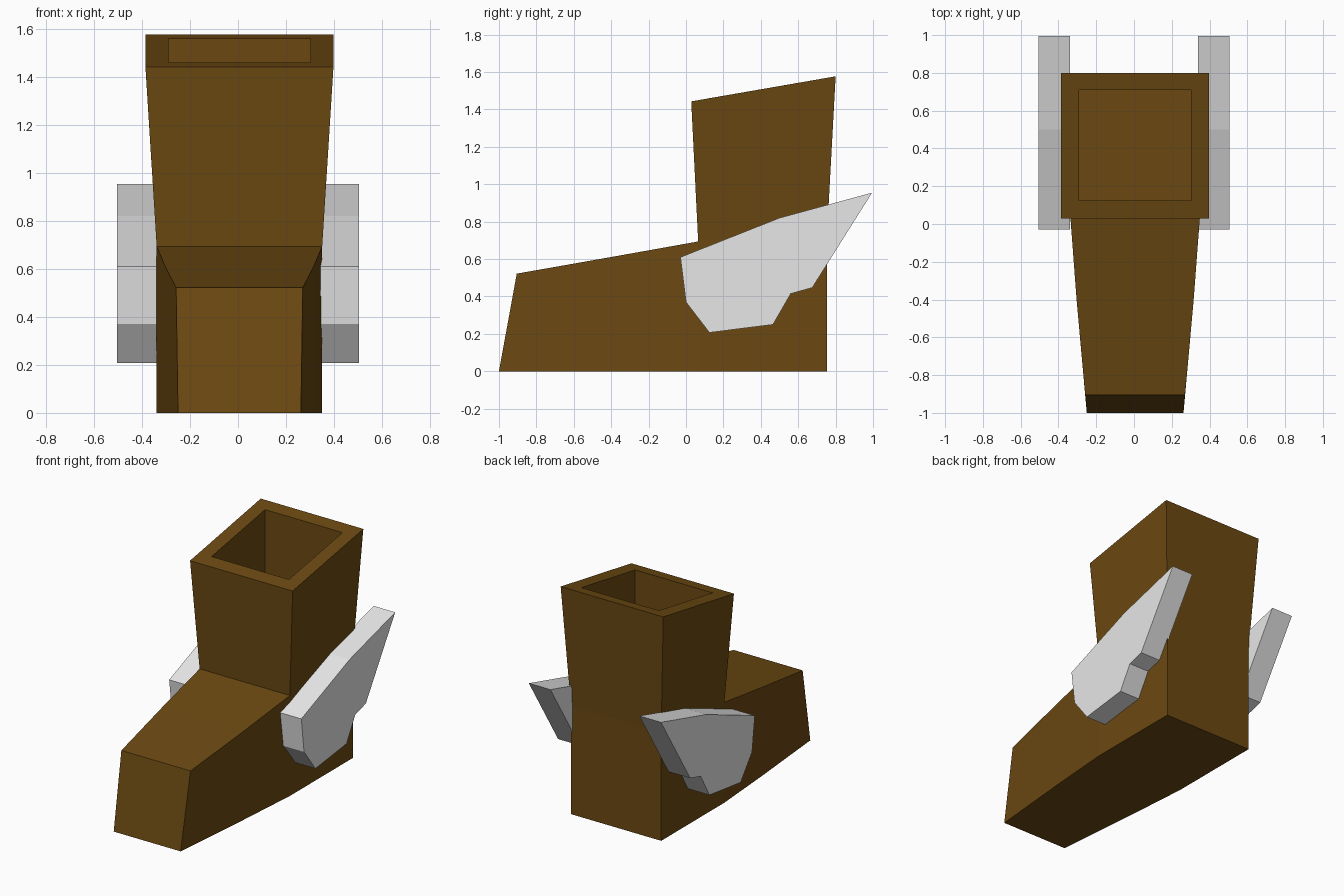
import bpy, bmesh

if "Cube" in bpy.data.objects:
    bpy.data.objects.remove(bpy.data.objects["Cube"])


def material(name, rgb):
    m = bpy.data.materials.new(name)
    m.diffuse_color = (*rgb, 1)
    m.use_nodes = True
    m.node_tree.nodes["Principled BSDF"].inputs["Base Color"].default_value = m.diffuse_color
    return m


def finish(name, bm, mat):
    bmesh.ops.recalc_face_normals(bm, faces=bm.faces)
    mesh = bpy.data.meshes.new(name)
    bm.to_mesh(mesh)
    bm.free()
    mesh.materials.append(mat)
    ob = bpy.data.objects.new(name, mesh)
    bpy.context.collection.objects.link(ob)
    return ob


leather = material("brown leather", (0.148, 0.066, 0.006))
feather = material("pale grey", (0.8, 0.8, 0.8))
CX = 0.006  # the boot sits very slightly to the right


def ring(bm, pts):
    return [bm.verts.new((CX + x, y, z)) for x, y, z in pts]


def bridge(bm, a, b):
    n = len(a)
    for i in range(n):
        bm.faces.new((a[i], a[(i + 1) % n], b[(i + 1) % n], b[i]))


# Boot: foot cross-sections from toe to ankle, then heel
bm = bmesh.new()
sections = []
for yb, yt, zt, wb, wt in [(-1.0, -0.905, 0.522, 0.256, 0.264),
                           (-0.40, -0.40, 0.611, 0.31, 0.31),
                           (0.065, 0.065, 0.694, 0.345, 0.345),
                           (0.755, 0.755, 0.75, 0.345, 0.345)]:
    sections.append(ring(bm, [(-wb, yb, 0), (wb, yb, 0),
                              (wt, yt, zt), (-wt, yt, zt)]))
for k, (a, b) in enumerate(zip(sections, sections[1:])):
    for i in range(4):
        if not (k == 2 and i == 2):  # leave the ankle open for the shaft
            bm.faces.new((a[i], a[(i + 1) % 4], b[(i + 1) % 4], b[i]))
bm.faces.new(sections[0])
bm.faces.new(sections[-1])

# Shaft flaring to a sloped rim, with a deep opening
ankle = [sections[2][3], sections[2][2], sections[3][2], sections[3][3]]


def square(w, y0, z0, y1, z1):
    return ring(bm, [(-w, y0, z0), (w, y0, z0), (w, y1, z1), (-w, y1, z1)])


rim = square(0.392, 0.028, 1.443, 0.80, 1.577)
mouth = square(0.296, 0.125, 1.46, 0.71, 1.561)
insole = square(0.296, 0.125, 0.70, 0.71, 0.70)
bridge(bm, ankle, rim)
bridge(bm, rim, mouth)
bridge(bm, mouth, insole)
bm.faces.new(insole)
finish("boot", bm, leather)

# Wings: one extruded outline on each side
outline = [(-0.03, 0.61), (0.0, 0.37), (0.125, 0.207), (0.465, 0.25),
           (0.56, 0.415), (0.675, 0.447), (0.995, 0.955), (0.50, 0.82)]
for side, name in ((-1, "left_wing"), (1, "right_wing")):
    bm = bmesh.new()
    inner = [bm.verts.new((side * 0.34, y, z)) for y, z in outline]
    outer = [bm.verts.new((side * 0.505, y, z)) for y, z in outline]
    bridge(bm, inner, outer)
    bm.faces.new(inner)
    bm.faces.new(outer)
    finish(name, bm, feather)
